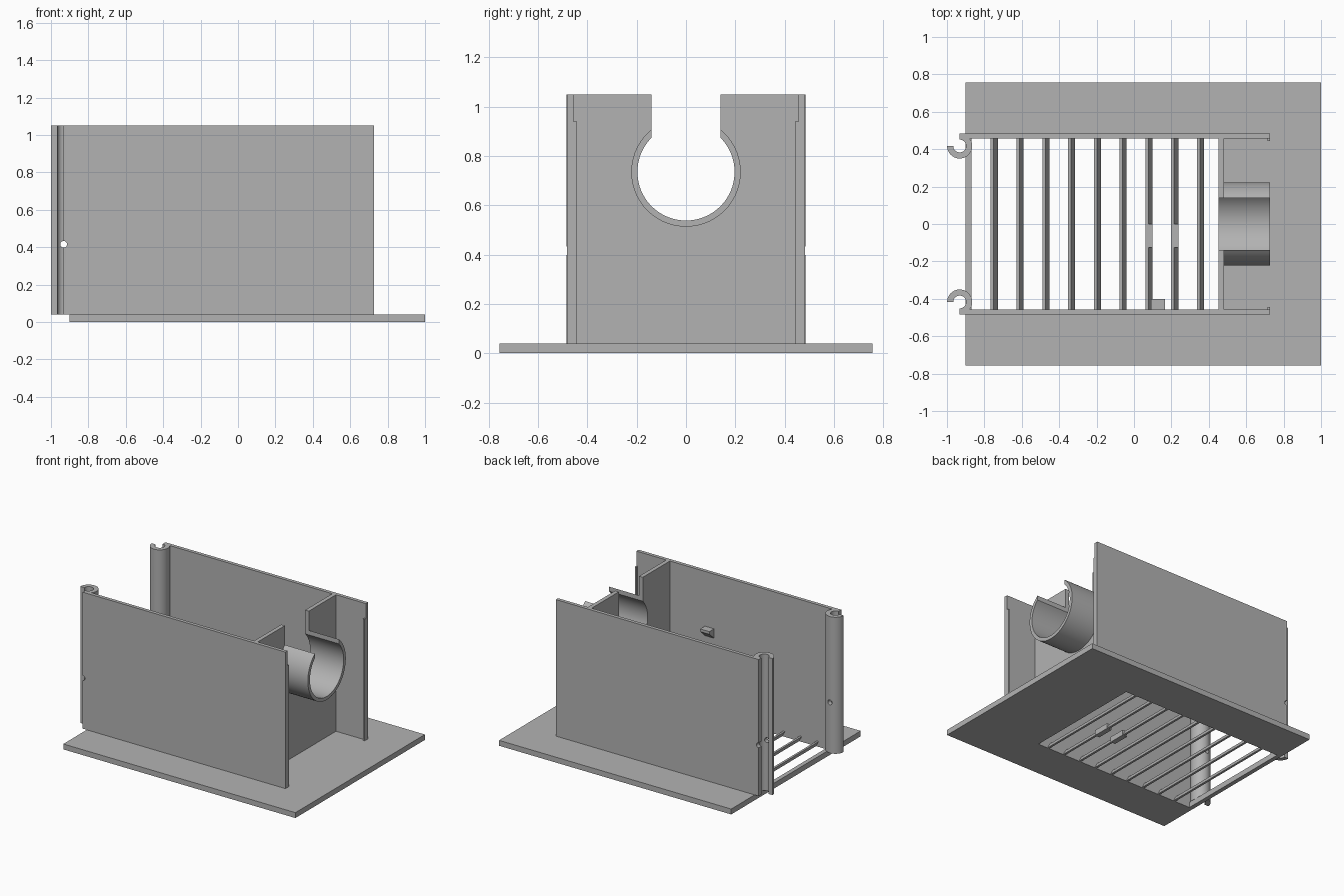
import bpy, bmesh, math

if "Cube" in bpy.data.objects:
    bpy.data.objects.remove(bpy.data.objects["Cube"])

grey = bpy.data.materials.new("plain grey")
grey.diffuse_color = (0.45, 0.45, 0.45, 1)
grey.use_nodes = True
grey.node_tree.nodes["Principled BSDF"].inputs["Base Color"].default_value = grey.diffuse_color

AXES = {  # profile (a, b) swept along c
    "z": lambda a, b, c: (a, b, c),
    "x": lambda a, b, c: (c, a, b),
    "y": lambda a, b, c: (a, c, b),
}


def prism(name, profile, lo, hi, axis="z", smooth=False):
    """Sweep a closed 2D profile from lo to hi along an axis."""
    bm = bmesh.new()
    put = AXES[axis]
    face = bm.faces.new([bm.verts.new(put(a, b, lo)) for a, b in profile])
    new = bmesh.ops.extrude_face_region(bm, geom=[face])["geom"]
    vec = put(0, 0, hi - lo)
    bmesh.ops.translate(bm, vec=vec, verts=[v for v in new if isinstance(v, bmesh.types.BMVert)])
    bmesh.ops.recalc_face_normals(bm, faces=bm.faces)
    mesh = bpy.data.meshes.new(name)
    bm.to_mesh(mesh)
    bm.free()
    mesh.materials.append(grey)
    ob = bpy.data.objects.new(name, mesh)
    bpy.context.collection.objects.link(ob)
    if smooth:
        bpy.ops.object.select_all(action="DESELECT")
        ob.select_set(True)
        bpy.context.view_layer.objects.active = ob
        bpy.ops.object.shade_smooth_by_angle(angle=math.radians(30))
    return ob


def box(name, x0, x1, y0, y1, z0, z1):
    return prism(name, [(x0, y0), (x1, y0), (x1, y1), (x0, y1)], z0, z1)


def arc(cx, cy, r, a0, a1, n):
    angles = [a0 + (a1 - a0) * i / n for i in range(n + 1)]
    return [(cx + r * math.cos(a), cy + r * math.sin(a)) for a in angles]


def cut(ob, cutter):
    mod = ob.modifiers.new("cut", "BOOLEAN")
    mod.operation = "DIFFERENCE"
    mod.solver = "EXACT"
    mod.object = cutter
    cutter.hide_render = True
    cutter.hide_viewport = True


FLOOR, TOP = 0.04, 1.05
IN, OUT = 0.457, 0.483

# base plate with the vent opening
base = box("base_plate", -0.9, 1.0, -0.757, 0.757, 0, FLOOR)
cut(base, box("vent_cutter", -0.868, 0.452, -IN, IN, -0.1, 0.2))

# leaning vent slats
for i in range(9):
    x = -0.747 + 0.1378 * i
    prism(f"vent_slat_{i + 1}",
          [(x - 0.019, FLOOR), (x - 0.003, FLOOR), (x + 0.019, 0), (x + 0.003, 0)],
          -IN, IN, "y")
    if i in (6, 7):
        box(f"slat_block_{i + 1}", x - 0.019, x + 0.019, -0.125, 0, 0, FLOOR)

# side walls with end lips and open hinge tubes
pin = prism("pin_hole_cutter", arc(-0.932, 0.415, 0.018, 0, 2 * math.pi * 23 / 24, 23), -0.7, 0.7, "y")
for side, s in (("front", -1), ("back", 1)):
    wall = box(f"{side}_wall", -0.93, 0.727, s * IN, s * OUT, FLOOR, TOP)
    box(f"{side}_wall_lip", 0.715, 0.727, s * 0.443, s * IN, FLOOR, 0.94)
    ring = (arc(-0.932, 0.417, 0.067, -math.pi, math.pi / 2, 36)
            + arc(-0.932, 0.417, 0.034, math.pi / 2, -math.pi, 36))
    tube = prism(f"{side}_hinge_tube", [(x, s * y) for x, y in ring], FLOOR, TOP, smooth=True)
    cut(wall, pin)
    cut(tube, pin)

# partition with a keyhole slot
CZ, R, RO, SLOT = 0.735, 0.197, 0.222, 0.14
a = math.acos(SLOT / R)
keyhole = arc(0, CZ, R, math.pi - a, 2 * math.pi + a, 56)
prism("partition", [(-IN, FLOOR), (-IN, TOP), (-SLOT, TOP)] + keyhole
      + [(SLOT, TOP), (IN, TOP), (IN, FLOOR)], 0.452, 0.482, "x", smooth=True)

# open pipe collar
b = math.acos(SLOT / RO)
prism("pipe_collar", keyhole + arc(0, CZ, RO, 2 * math.pi + b, math.pi - b, 56),
      0.482, 0.727, "x", smooth=True)

# small wedge catch on the front wall
prism("wall_catch", [(-IN, 0.575), (-IN, 0.645), (-0.402, 0.645), (-0.402, 0.625)], 0.09, 0.165, "x")
